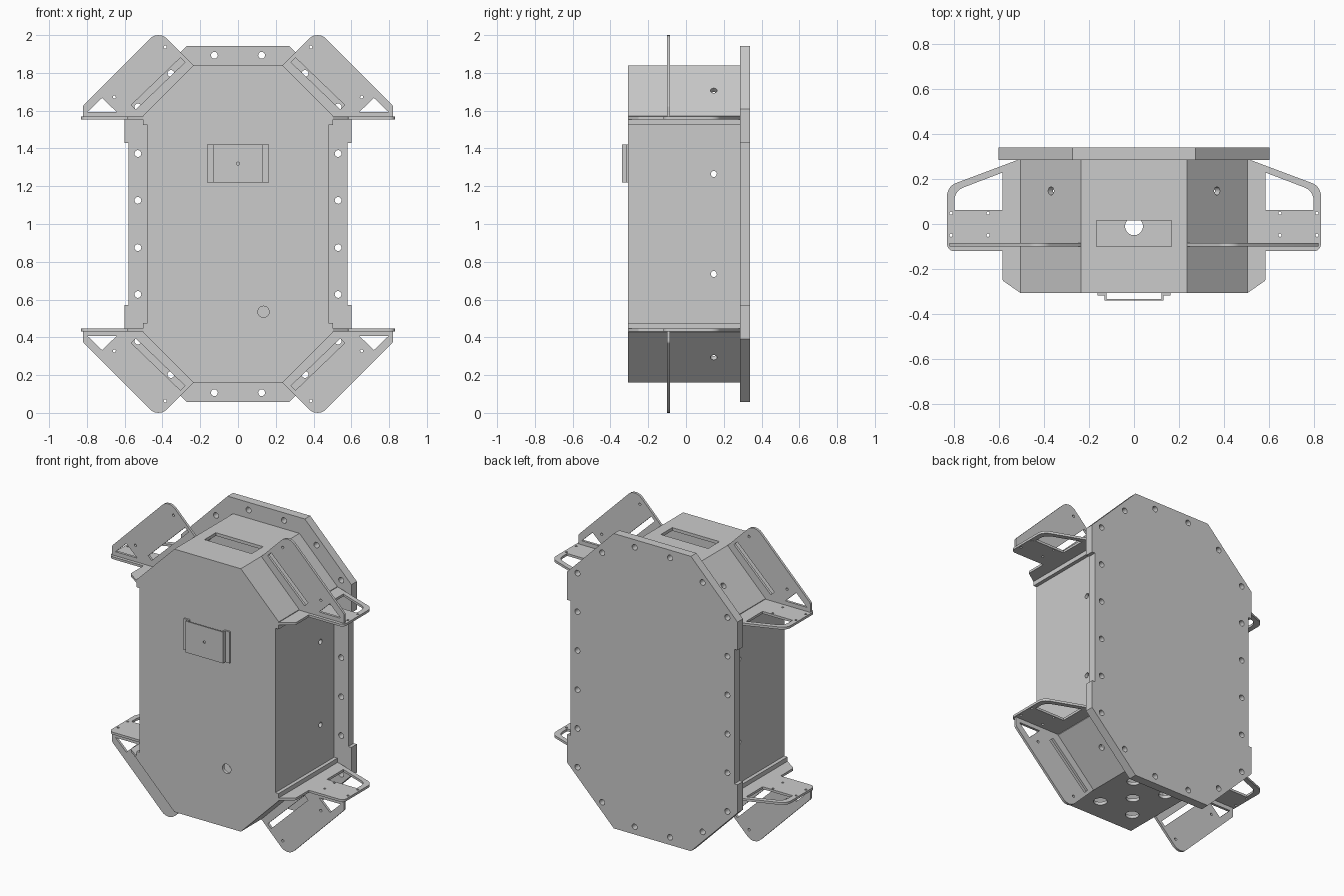
import bpy, bmesh, math
from mathutils import Vector, Matrix

cube = bpy.data.objects.get("Cube")
if cube:
    bpy.data.objects.remove(cube, do_unlink=True)

grey = bpy.data.materials.new("plain_grey")
grey.use_nodes = True
grey.diffuse_color = (0.6, 0.6, 0.6, 1)
grey.node_tree.nodes["Principled BSDF"].inputs["Base Color"].default_value = (0.6, 0.6, 0.6, 1)

MID = 1.0                       # height of the mirror plane
FRONT, BACK = -0.307, 0.285     # depth of the housing


def prism(bm, pts, axis, a, b):
    """Extrude a 2D outline along x, y or z from a to b."""
    place = {"x": lambda u, v, d: (d, u, v),
             "y": lambda u, v, d: (u, d, v),
             "z": lambda u, v, d: (u, v, d)}[axis]
    low = [bm.verts.new(place(p[0], p[1], a)) for p in pts]
    high = [bm.verts.new(place(p[0], p[1], b)) for p in pts]
    faces = [bm.faces.new(low), bm.faces.new(high)]
    for i in range(len(pts)):
        j = (i + 1) % len(pts)
        faces.append(bm.faces.new((low[i], low[j], high[j], high[i])))
    bmesh.ops.recalc_face_normals(bm, faces=faces)


def drill(bm, centre, direction, r, length=0.12):
    """Add a round cutter along a direction."""
    turn = Vector(direction).to_track_quat("Z", "Y").to_matrix().to_4x4()
    bmesh.ops.create_cone(bm, cap_ends=True, segments=20, radius1=r, radius2=r,
                          depth=length, matrix=Matrix.Translation(centre) @ turn)


def rect(u0, v0, u1, v1):
    return [(u0, v0), (u1, v0), (u1, v1), (u0, v1)]


def rounded(corners, steps=6):
    """Fillet the corners of an outline given as (u, v, radius)."""
    out = []
    for i, (u, v, r) in enumerate(corners):
        p = Vector((u, v))
        if r == 0:
            out.append(p)
            continue
        a = (Vector(corners[i - 1][:2]) - p).normalized()
        b = (Vector(corners[(i + 1) % len(corners)][:2]) - p).normalized()
        half = a.angle(b) / 2
        c = p + (a + b).normalized() * (r / math.sin(half))
        v0 = p + a * (r / math.tan(half)) - c
        v1 = p + b * (r / math.tan(half)) - c
        out += [c + v0.lerp(v1, k / steps).normalized() * r for k in range(steps + 1)]
    return out


def four_way(quarter):
    """Complete an upper-right outline by mirroring it left and down."""
    right = [(x, 2 * MID - z) for x, z in reversed(quarter)] + list(quarter)
    return right + [(-x, z) for x, z in reversed(right)]


def to_object(name, bm):
    mesh = bpy.data.meshes.new(name)
    bm.to_mesh(mesh)
    bm.free()
    obj = bpy.data.objects.new(name, mesh)
    bpy.context.collection.objects.link(obj)
    return obj


def part(name, bm, *cutters):
    """Make an object, subtract the cutters and shade it."""
    obj = to_object(name, bm)
    obj.data.materials.append(grey)
    for cut_bm in cutters:
        cutter = to_object(name + "_cutter", cut_bm)
        cutter.data.materials.append(grey)
        cutter.hide_render = True
        mod = obj.modifiers.new("cut", "BOOLEAN")
        mod.operation, mod.solver, mod.object = "DIFFERENCE", "EXACT", cutter
        graph = bpy.context.evaluated_depsgraph_get()
        mesh = bpy.data.meshes.new_from_object(obj.evaluated_get(graph))
        obj.modifiers.clear()
        obj.data = mesh
        bpy.data.objects.remove(cutter, do_unlink=True)
    bpy.ops.object.select_all(action="DESELECT")
    obj.select_set(True)
    bpy.context.view_layer.objects.active = obj
    bpy.ops.object.shade_smooth_by_angle(angle=math.radians(25))
    return obj


SIDES = [(sx, sz) for sx in (1, -1) for sz in (1, -1)]

# Hollow eight-sided housing with slightly recessed side walls
body, cavity, holes = bmesh.new(), bmesh.new(), bmesh.new()
prism(body, four_way([(0.48, 1.525), (0.503, 1.525), (0.503, 1.572), (0.235, 1.84)]),
      "y", FRONT, BACK)
prism(cavity, four_way([(0.46, 1.56), (0.225, 1.82)]), "y", FRONT + 0.02, BACK + 0.02)
prism(holes, rect(-0.167, -0.1, 0.167, 0.015), "z", 1.78, 1.9)     # top slot
drill(holes, (0.135, FRONT, 0.535), (0, 1, 0), 0.03)               # front hole
drill(holes, (0, -0.01, 0.17), (0, 0, 1), 0.04)                    # bottom holes
for sx, sz in SIDES:
    drill(holes, (sx * 0.12, sz * 0.15 - 0.01, 0.17), (0, 0, 1), 0.04)
    drill(holes, (sx * 0.48, 0.147, MID + sz * 0.265), (1, 0, 0), 0.016)
    drill(holes, (sx * 0.367, 0.147, MID + sz * 0.705), (sx, 0, sz), 0.018)
part("housing", body, cavity, holes)

# Back plate with stepped sides and a ring of bolt holes
plate, bolts = bmesh.new(), bmesh.new()
prism(plate, four_way([(0.58, 1.43), (0.602, 1.43), (0.602, 1.61), (0.273, 1.942)]),
      "y", BACK, 0.34)
for sx, sz in SIDES:
    for x, z in [(0.125, 0.893), (0.355, 0.797), (0.53, 0.62), (0.53, 0.373), (0.53, 0.125)]:
        drill(bolts, (sx * x, 0.31, MID + sz * z), (0, 1, 0), 0.018)
part("back_plate", plate, bolts)

# Corner ears and side handles, mirrored to all four corners
EAR = rounded([(0.235, 1.84, 0), (0.421, 2.026, 0.063), (0.82, 1.627, 0.02),
               (0.82, 1.568, 0), (0.5, 1.568, 0)])
EAR_SLOT = [(0.28, 1.857), (0.304, 1.881), (0.565, 1.63), (0.541, 1.606)]
EAR_WINDOW = [(0.72, 1.667), (0.796, 1.594), (0.643, 1.594)]
HANDLE = rounded([(0.49, FRONT, 0), (0.503, FRONT, 0), (0.585, -0.25, 0.02),
                  (0.585, -0.12, -0.0), (0.83, -0.12, 0.03), (0.83, 0.167, 0.06),
                  (0.515, BACK, 0), (0.49, BACK, 0)])
HANDLE_WINDOW = rounded([(0.585, 0.062, 0), (0.797, 0.062, 0),
                         (0.797, 0.147, 0.06), (0.585, 0.228, 0)])

for sx, sz in SIDES:
    tag = ("upper" if sz > 0 else "lower") + ("_left" if sx > 0 else "_right")

    def corner(pts):
        return [(sx * x, MID + sz * (z - MID)) for x, z in pts]

    def side(pts):
        return [(sx * x, y) for x, y in pts]

    ear, cut = bmesh.new(), bmesh.new()
    prism(ear, corner(EAR), "y", -0.1, -0.084)
    for outline in (EAR_SLOT, EAR_WINDOW):
        prism(cut, corner(outline), "y", -0.15, -0.05)
    for x, z in corner([(0.386, 1.937), (0.655, 1.672)]):
        drill(cut, (x, -0.092, z), (0, 1, 0), 0.008)
    part("ear_" + tag, ear, cut)

    handle, cut = bmesh.new(), bmesh.new()
    z0, z1 = MID + sz * 0.553, MID + sz * 0.568
    prism(handle, side(HANDLE), "z", z0, z1)
    prism(cut, side(HANDLE_WINDOW), "z", z0 - 0.05, z1 + 0.05)
    for x, y in side([(0.648, 0.048), (0.812, 0.048), (0.648, -0.05), (0.812, -0.05)]):
        drill(cut, (x, y, z0), (0, 0, 1), 0.007)
    part("handle_" + tag, handle, cut)

# Hat-shaped clip on the front
clip, cut = bmesh.new(), bmesh.new()
half = [(0.163, FRONT), (0.163, FRONT - 0.01), (0.132, FRONT - 0.01), (0.132, -0.34)]
inner = [(0.123, -0.332), (0.123, FRONT)]
prism(clip, half + [(-x, y) for x, y in reversed(half)]
      + [(-x, y) for x, y in reversed(inner)] + inner, "z", 1.22, 1.42)
drill(cut, (0, -0.336, 1.32), (0, 1, 0), 0.008, 0.03)
part("front_clip", clip, cut)
